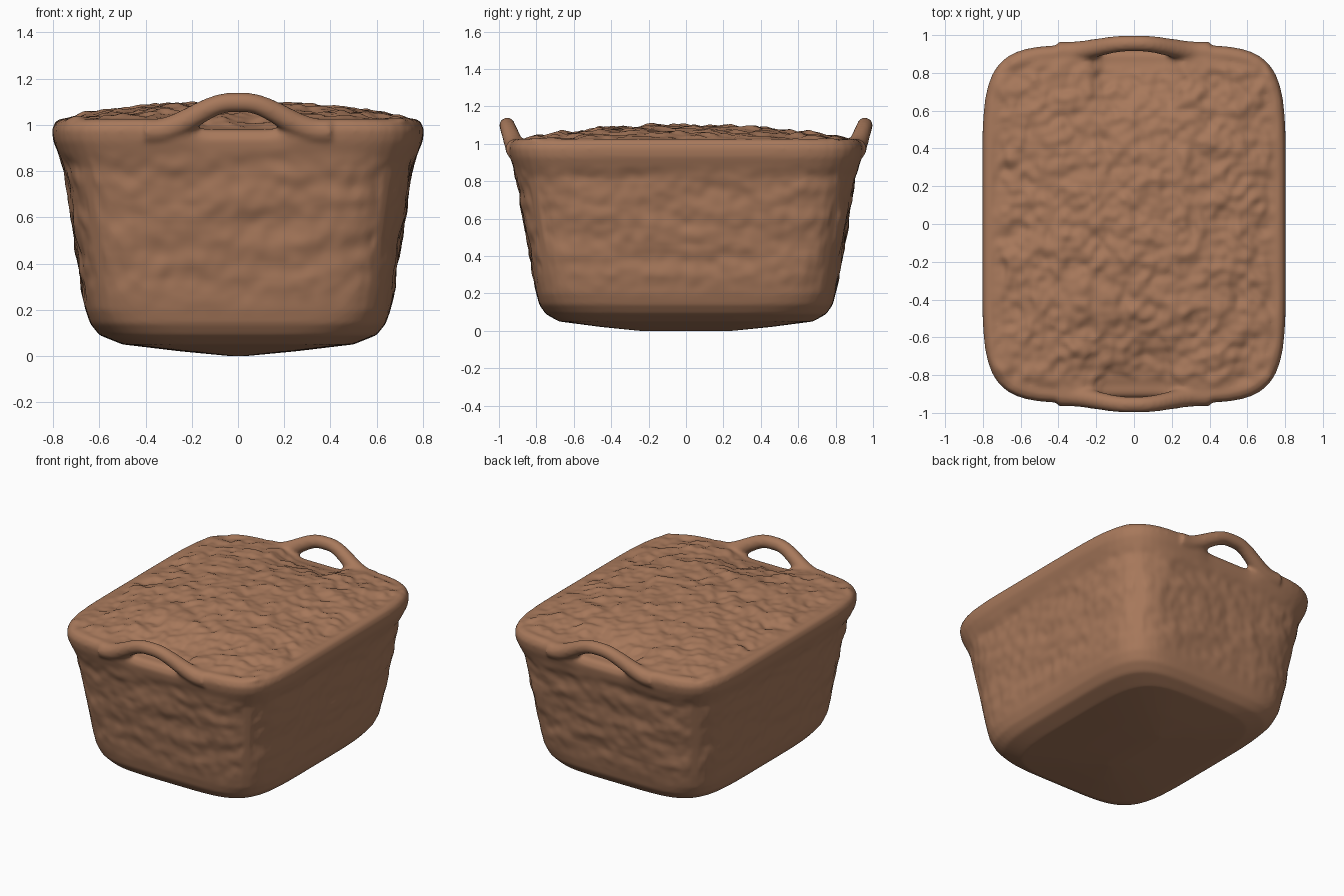
import bpy, bmesh, math
from mathutils import Vector, noise

if "Cube" in bpy.data.objects:
    bpy.data.objects.remove(bpy.data.objects["Cube"])

SEG = 120
clay = bpy.data.materials.new("warm brown")
clay.diffuse_color = (0.39, 0.19, 0.105, 1)
clay.use_nodes = True
clay.node_tree.nodes["Principled BSDF"].inputs["Base Color"].default_value = clay.diffuse_color


def step(a, b, v):
    t = max(0.0, min(1.0, (v - a) / (b - a)))
    return t * t * (3 - 2 * t)


def bridge(bm, rings):
    for a, b in zip(rings, rings[1:]):
        n = len(a)
        for i in range(n):
            bm.faces.new((a[i], a[(i + 1) % n], b[(i + 1) % n], b[i]))
    bm.faces.new(rings[0][::-1])
    bm.faces.new(rings[-1])


bm = bmesh.new()

# tub and heaped top: height, half width, half depth, corner squareness
profile = [(0, .04, .25, 3), (.02, .25, .45, 3.5), (.05, .50, .68, 4.5), (.09, .60, .75, 5),
           (.14, .64, .785, 5.5), (.20, .66, .80, 6), (.30, .677, .82, 6), (.50, .705, .85, 6),
           (.70, .735, .885, 6), (.82, .753, .905, 6), (.87, .775, .922, 6), (.93, .80, .942, 6),
           (.98, .805, .95, 6), (1.015, .79, .935, 6), (1.027, .765, .91, 6), (1.025, .73, .88, 6),
           (1.05, .60, .72, 5), (1.077, .40, .50, 4), (1.09, .20, .25, 3), (1.095, .04, .05, 2)]
rings = []
for z, hx, hy, n in profile:
    ring = []
    for i in range(SEG):
        a = 2 * math.pi * i / SEG
        c, s = math.cos(a), math.sin(a)
        r = (abs(c) ** n + abs(s) ** n) ** (-1 / n)
        x, y, zz = hx * c * r, hy * s * r, z
        # recess and lowered lip below each handle
        w = (1 - step(.14, .27, abs(x))) * step(.80, .90, z) * step(.55, .85, abs(y))
        y -= math.copysign(.022 * w, y)
        zz -= .045 * w
        ring.append(bm.verts.new((x, y, zz)))
    rings.append(ring)
bridge(bm, rings)

# arched handles at both ends
for side in (-1, 1):
    rings = []
    for k in range(33):
        x = -.40 + .80 * k / 32
        t = step(.03, .36, abs(x))
        centre = Vector((x, side * (.956 - .046 * t), 1.097 - .125 * t))
        dz = -.125 * (step(.03, .36, abs(x + .01)) - step(.03, .36, abs(x - .01))) / .02
        u = Vector((-dz, 0, 1)).normalized()
        rad = .043 + .012 * t
        ring = []
        for i in range(16):
            a = 2 * math.pi * i / 16
            ring.append(bm.verts.new(centre + u * rad * math.sin(a)
                                     + Vector((0, rad * math.cos(a), 0))))
        rings.append(ring)
    bridge(bm, rings)

bmesh.ops.recalc_face_normals(bm, faces=bm.faces)
mesh = bpy.data.meshes.new("basket_blank")
bm.to_mesh(mesh)
bm.free()
basket = bpy.data.objects.new("handled_basket", mesh)
bpy.context.collection.objects.link(basket)

# fuse the parts and soften the joints
mod = basket.modifiers.new("fuse", 'REMESH')
mod.mode = 'VOXEL'
mod.voxel_size = .0125
mod = basket.modifiers.new("soften", 'SMOOTH')
mod.iterations = 6
mod.factor = .5
dg = bpy.context.evaluated_depsgraph_get()
fused = bpy.data.meshes.new_from_object(basket.evaluated_get(dg))
basket.modifiers.clear()
basket.data = fused

# lumpy top and gently dented walls
normals = [v.normal.copy() for v in fused.vertices]
for v, nrm in zip(fused.vertices, normals):
    p = v.co.copy()
    ax, ay = abs(p.x), abs(p.y)
    inside = (1 - step(.68, .77, ax)) * (1 - step(.80, .89, ay))
    top = inside * step(.98, 1.01, p.z) * step(.4, .8, nrm.z)
    wall = step(.15, .35, p.z) * (1 - step(.80, .90, p.z)) * (1 - step(.4, .7, abs(nrm.z)))
    wall *= 1 - step(.45, .68, min(abs(nrm.x), abs(nrm.y)))
    rough = noise.noise(p * 9) + .6 * noise.noise(p * 19)
    q = Vector((p.x * 4, p.y * 4, p.z * 9))
    dents = noise.noise(q) + .5 * noise.noise(p * 15)
    v.co = p + nrm * (top * .02 * rough + wall * .013 * dents)

# settle on the ground
low = min(v.co.z for v in fused.vertices)
for v in fused.vertices:
    v.co.z -= low
fused.materials.clear()
fused.materials.append(clay)
for f in fused.polygons:
    f.use_smooth = True
    f.material_index = 0
